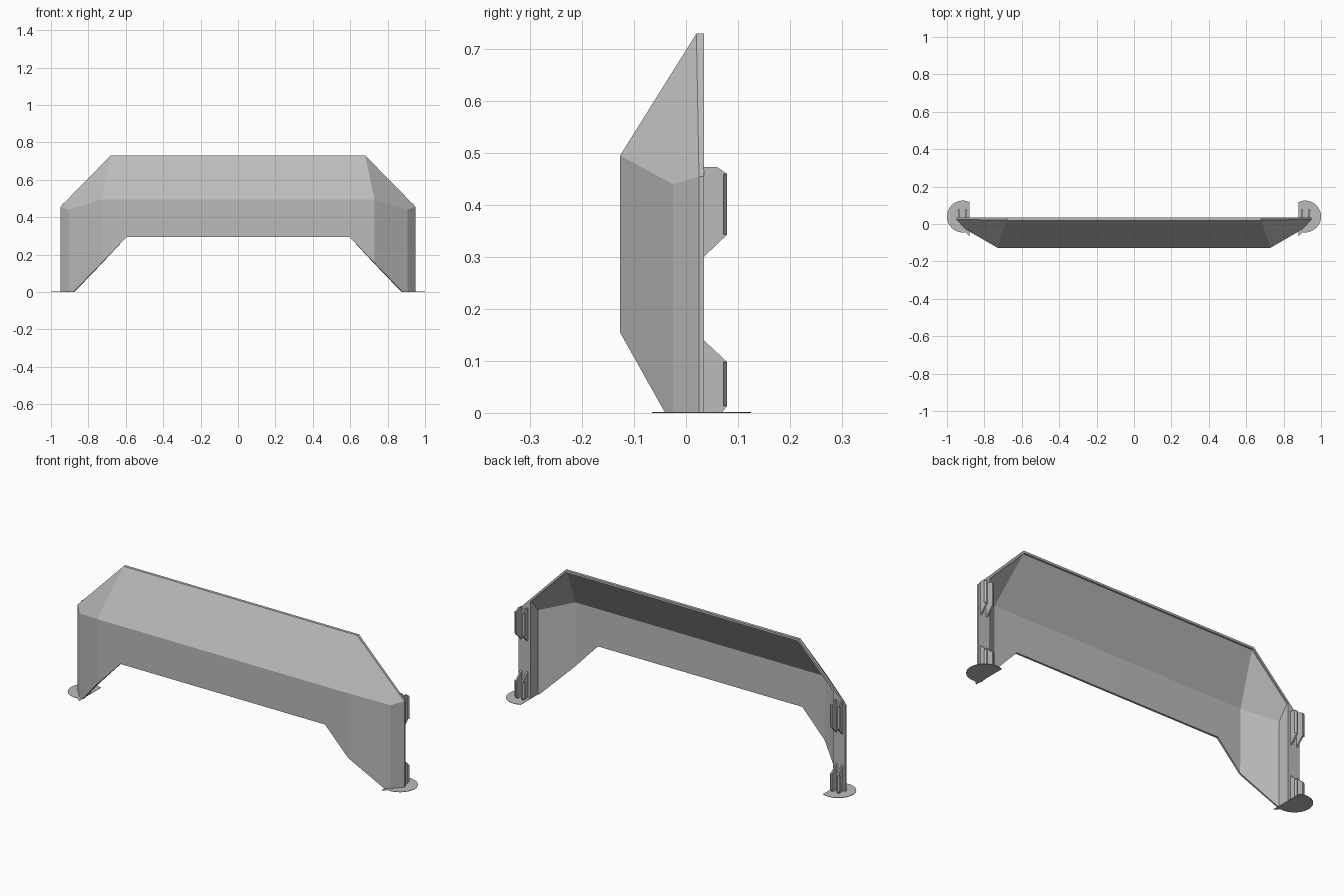
import bpy, bmesh, math
from mathutils import Vector

cube = bpy.data.objects.get("Cube")
if cube:
    bpy.data.objects.remove(cube, do_unlink=True)

grey = bpy.data.materials.new("plain grey")
grey.use_nodes = True
grey.diffuse_color = (0.5, 0.5, 0.5, 1)
grey.node_tree.nodes["Principled BSDF"].inputs["Base Color"].default_value = (0.5, 0.5, 0.5, 1)


def finish(name, bm):
    """Turn a half model into an object mirrored across x = 0."""
    bmesh.ops.remove_doubles(bm, verts=bm.verts, dist=1e-5)
    bmesh.ops.recalc_face_normals(bm, faces=bm.faces)
    mesh = bpy.data.meshes.new(name)
    bm.to_mesh(mesh)
    bm.free()
    mesh.materials.append(grey)
    obj = bpy.data.objects.new(name, mesh)
    bpy.context.collection.objects.link(obj)
    mirror = obj.modifiers.new("mirror", 'MIRROR')
    mirror.use_clip = True
    return obj


def prism(bm, points, offset):
    """Extrude a flat outline along an offset."""
    face = bm.faces.new([bm.verts.new(p) for p in points])
    new = bmesh.ops.extrude_face_region(bm, geom=[face])["geom"]
    bmesh.ops.translate(bm, vec=offset, verts=[v for v in new if isinstance(v, bmesh.types.BMVert)])
    # extrude_face_region drops the starting cap only when it is interior
    if not face.is_valid:
        bmesh.ops.holes_fill(bm, edges=bm.edges)


# Main shell: key corners of the left half
FRONT, BACK, TOP = -0.127, 0.035, 0.73
brow_mid, brow = (0, FRONT, 0.495), (0.73, FRONT, 0.495)
arch_mid, arch = (0, FRONT, 0.295), (0.595, FRONT, 0.295)
knee, toe = (0.73, FRONT, 0.155), (0.88, -0.04, 0)
cheek_top, cheek_low = (0.905, -0.025, 0.44), (0.905, -0.025, 0)
side_top, side_low = (0.95, 0.025, 0.455), (0.95, 0.025, 0)
ridge_mid, ridge = (0, 0.02, TOP), (0.68, 0.02, TOP)


def back(p):
    return (p[0], BACK, p[2])


panels = [
    (arch_mid, arch, knee, brow, brow_mid),
    (brow_mid, brow, ridge, ridge_mid),
    (knee, toe, cheek_low, cheek_top, brow),
    (cheek_low, side_low, side_top, cheek_top),
    (brow, cheek_top, side_top, ridge),
    (ridge_mid, ridge, back(ridge), back(ridge_mid)),
    (ridge, side_top, back(side_top), back(ridge)),
    (side_top, side_low, back(side_low), back(side_top)),
]
bm = bmesh.new()
for panel in panels:
    bm.faces.new([bm.verts.new(p) for p in panel])
bmesh.ops.remove_doubles(bm, verts=bm.verts, dist=1e-5)
bmesh.ops.recalc_face_normals(bm, faces=bm.faces)
front_face = min(bm.faces, key=lambda f: f.calc_center_median().y)
if front_face.normal.y > 0:
    bmesh.ops.reverse_faces(bm, faces=bm.faces)
mesh_normals_out = bm
shell = finish("main_shell", mesh_normals_out)
# keep the outer skin facing forward so thickness grows inward
if min(shell.data.polygons, key=lambda f: f.center.y).normal.y > 0:
    shell.data.flip_normals()
solid = shell.modifiers.new("thickness", 'SOLIDIFY')
solid.thickness = 0.011
solid.offset = -1
solid.use_even_offset = True

# End posts: closed columns behind the shell corners
bm = bmesh.new()
outline = [(0.88, -0.037, 0.44), (0.904, -0.022, 0.437), (0.948, 0.026, 0.453),
           (0.948, BACK, 0.457), (0.88, BACK, 0.522)]
for x, y, z in outline:
    bm.verts.new((x, y, 0))
    bm.verts.new((x, y, z))
bmesh.ops.convex_hull(bm, input=bm.verts)
bmesh.ops.dissolve_limit(bm, angle_limit=0.01, verts=bm.verts, edges=bm.edges)
finish("end_post", bm)

# Mounting clips: paired ribs with outward lips on the back of each post
TIP = 0.079
clips = {
    "upper_clip": ([(0.034, 0.30), (TIP, 0.343), (TIP, 0.46), (0.06, 0.473), (0.034, 0.473)], 0.343, 0.46),
    "lower_clip": ([(0.034, 0.002), (0.07, 0.002), (TIP, 0.013), (TIP, 0.098), (0.034, 0.14)], 0.013, 0.098),
}
for name, (profile, low, high) in clips.items():
    bm = bmesh.new()
    for x, outward in ((0.896, -1), (0.930, 1)):
        prism(bm, [(x, y, z) for y, z in profile], (0.008, 0, 0))
        edge = x if outward < 0 else x + 0.008
        lip = [(edge, TIP), (edge + outward * 0.009, 0.072), (edge, 0.072)]
        prism(bm, [(a, b, low) for a, b in lip], (0, 0, high - low))
    finish(name, bm)

# Foot plates: thin discs trimmed flush with the inner side of the posts
bm = bmesh.new()
cx, cy, radius, inner = 0.915, 0.04, 0.085, 0.88
start = math.acos((inner - cx) / radius)
rim = [(inner, -0.065, 0)]
for i in range(25):
    a = -math.pi * 0.55 + (start + math.pi * 0.55) * i / 24
    rim.append((cx + radius * math.cos(a), cy + radius * math.sin(a), 0))
prism(bm, rim, (0, 0, 0.002))
finish("foot_plate", bm)
